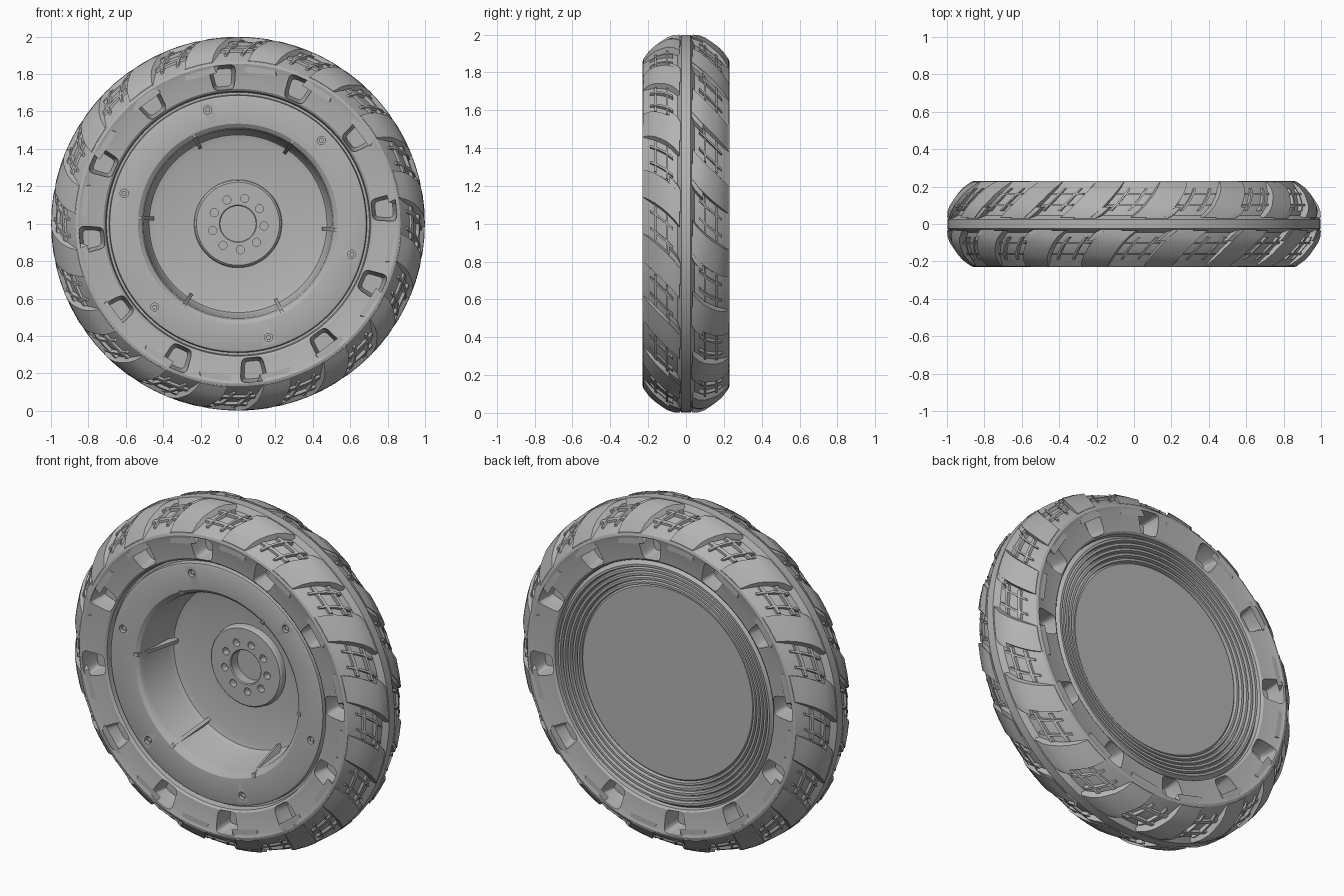
import bpy, bmesh
from math import sin, cos, pi, tau, radians

if "Cube" in bpy.data.objects:
    bpy.data.objects.remove(bpy.data.objects["Cube"], do_unlink=True)

GREY = (0.45, 0.45, 0.45, 1)
grey = bpy.data.materials.new("mid grey")
grey.use_nodes = True
grey.diffuse_color = GREY
grey.node_tree.nodes["Principled BSDF"].inputs["Base Color"].default_value = GREY


def point(r, ang, y, turn=1):
    """Point at radius r and angle about the axle; turn=-1 is the half-turned back side."""
    return (turn * r * cos(ang), turn * y, 1 + r * sin(ang))


def finish(bm, name, angle=30):
    bmesh.ops.remove_doubles(bm, verts=bm.verts, dist=0.0001)
    bmesh.ops.recalc_face_normals(bm, faces=bm.faces)
    mesh = bpy.data.meshes.new(name)
    bm.to_mesh(mesh)
    bm.free()
    mesh.materials.append(grey)
    ob = bpy.data.objects.new(name, mesh)
    bpy.context.collection.objects.link(ob)
    smooth(ob, angle)
    return ob


def smooth(ob, angle=30):
    bpy.ops.object.select_all(action="DESELECT")
    ob.select_set(True)
    bpy.context.view_layer.objects.active = ob
    bpy.ops.object.shade_smooth_by_angle(angle=radians(angle))


def loft(bm, sections, cyclic=False):
    """Skin closed sections of equal length, capping the ends unless cyclic."""
    rings = [[bm.verts.new(p) for p in s] for s in sections]
    pairs = list(zip(rings, rings[1:]))
    if cyclic:
        pairs.append((rings[-1], rings[0]))
    else:
        bm.faces.new(rings[0])
        bm.faces.new(rings[-1])
    for a, b in pairs:
        for i in range(len(a)):
            j = (i + 1) % len(a)
            bm.faces.new((a[i], a[j], b[j], b[i]))


def lathe(name, profile, steps=128):
    bm = bmesh.new()
    loft(bm, [[point(r, tau * k / steps, y) for r, y in profile] for k in range(steps)], True)
    bmesh.ops.dissolve_degenerate(bm, dist=0.0001, edges=bm.edges)
    return finish(bm, name)


def cut(ob, bm, name):
    """Subtract the shapes in bm from ob."""
    cutter = finish(bm, name)
    cutter.hide_render = True
    mod = ob.modifiers.new("cut", "BOOLEAN")
    mod.object, mod.operation, mod.solver = cutter, "DIFFERENCE", "EXACT"
    bpy.context.view_layer.objects.active = ob
    bpy.ops.object.modifier_apply(modifier=mod.name)
    bpy.data.objects.remove(cutter, do_unlink=True)
    smooth(ob)


def drill(bm, ring, ang, radius, y0, y1, sides):
    """Prism along the axle."""
    cx, _, cz = point(ring, ang, 0)
    loft(bm, [[(cx + radius * cos(tau * k / sides), y, cz + radius * sin(tau * k / sides))
               for k in range(sides)] for y in (y0, y1)])


# Tyre carcass: half profile from the centre rib to the bead, mirrored across
half = [(0.997, 0.025), (0.965, 0.045), (0.955, 0.10), (0.922, 0.16), (0.868, 0.226),
        (0.855, 0.23), (0.83, 0.222), (0.72, 0.21), (0.708, 0.20), (0.70, 0.15)]
tyre = lathe("tyre_carcass", [(r, -y) for r, y in half] + [(r, y) for r, y in reversed(half)], 144)

# Sidewall pockets: rounded trapezoids with a floor that tapers inward
pockets = bmesh.new()
for turn in (1, -1):
    for k in range(12):
        mid = radians(5.9 + 30 * k)
        sections = []
        for y, shrink in ((-0.3, 1.0), (-0.205, 1.0), (-0.12, 0.72)):
            ring = []
            for i in range(20):
                a = tau * (i + 0.5) / 20
                u = abs(cos(a)) ** 0.4 * (1 if cos(a) > 0 else -1)
                v = abs(sin(a)) ** 0.4 * (1 if sin(a) > 0 else -1)
                r = 0.785 + 0.066 * u * shrink
                ring.append(point(r, mid + 0.083 * v * shrink * (1 + 0.08 * u), y, turn))
            sections.append(ring)
        loft(pockets, sections)
cut(tyre, pockets, "pocket_cutter")

# Crown of the tread: (distance from centre plane, radius)
CROWN = [(0.0, 1.0), (0.06, 0.999), (0.10, 0.987), (0.16, 0.95), (0.20, 0.912), (0.23, 0.866)]


def crown(y):
    for (y0, r0), (y1, r1) in zip(CROWN, CROWN[1:]):
        if y <= y1:
            return r0 + (r1 - r0) * (y - y0) / (y1 - y0)
    return CROWN[-1][1]


def sweep_angle(y):
    return 0.19 * ((y - 0.03) / 0.2) ** 0.75


def block(bm, turn, ang, width, y0, y1, drop, flare=0.02, rows=7):
    """Raised block wrapped over the crown along the slanted tread direction."""
    sections = []
    for j in range(rows):
        y = y0 + (y1 - y0) * j / (rows - 1)
        mid, r = ang + sweep_angle(y), crown(y) - drop
        w = width / 2
        sections.append([point(r - 0.06, mid - w - flare, -y, turn), point(r, mid - w, -y, turn),
                         point(r, mid, -y, turn), point(r, mid + w, -y, turn),
                         point(r - 0.06, mid + w + flare, -y, turn)])
    loft(bm, sections)


# Tread lugs, with low cross-hatched bars filling the gaps between them
lugs, bars = bmesh.new(), bmesh.new()
PITCH = tau / 16
for turn in (1, -1):
    for k in range(16):
        a = k * PITCH + 0.06
        block(lugs, turn, a, 0.17, 0.035, 0.225, 0)
        block(lugs, turn, a + 0.06, 0.12, 0.03, 0.09, 0.004)
        gap = a + PITCH / 2
        for side in (-1, 1):
            block(bars, turn, gap + side * 0.05, 0.014, 0.07, 0.19, 0.012, 0.002)
        for y in (0.095, 0.155):
            block(bars, turn, gap, 0.19, y, y + 0.012, 0.014, 0, 2)
finish(lugs, "tread_lugs", 25)
finish(bars, "tread_bars", 25)

# Rim dish: front plate, deep well, hub boss, then the ridged back
profile = [(0, 0.13), (0.095, 0.13), (0.095, 0.075), (0.10, 0.07), (0.222, 0.07),
           (0.23, 0.078), (0.235, 0.105), (0.44, 0.095), (0.475, 0.085), (0.49, 0.06),
           (0.505, -0.15), (0.515, -0.175), (0.535, -0.19), (0.675, -0.20), (0.686, -0.195),
           (0.69, -0.165), (0.705, -0.165), (0.705, 0.175)]
for k in range(5):
    r = 0.69 - 0.027 * k
    y = 0.205 - 0.006 * k
    profile += [(r, y - 0.015), (r - 0.006, y), (r - 0.019, y), (r - 0.023, y - 0.02)]
profile += [(0.55, 0.17), (0, 0.17)]
rim = lathe("rim_dish", profile, 96)

# Hub stud holes and plate bolt holes
holes = bmesh.new()
for k in range(9):
    drill(holes, 0.14, radians(75 + 40 * k), 0.022, 0.0, 0.11, 12)
for k in range(6):
    drill(holes, 0.63, radians(45 + 60 * k), 0.022, -0.3, -0.165, 12)
cut(rim, holes, "hole_cutter")

# Bolts seated in the plate holes
bolts = bmesh.new()
for k in range(6):
    drill(bolts, 0.63, radians(45 + 60 * k), 0.014, -0.185, -0.15, 6)
finish(bolts, "plate_bolts")

# Gusset fins around the well
fins = bmesh.new()
outline = [(0.54, -0.197), (0.515, -0.19), (0.45, 0.07), (0.45, 0.10), (0.50, 0.10), (0.54, -0.15)]
for k in range(6):
    mid = radians(-3.5 + 60 * k)
    loft(fins, [[point(r, mid + s * 0.010 / r, y) for r, y in outline] for s in (-1, 1)])
finish(fins, "well_fins")
